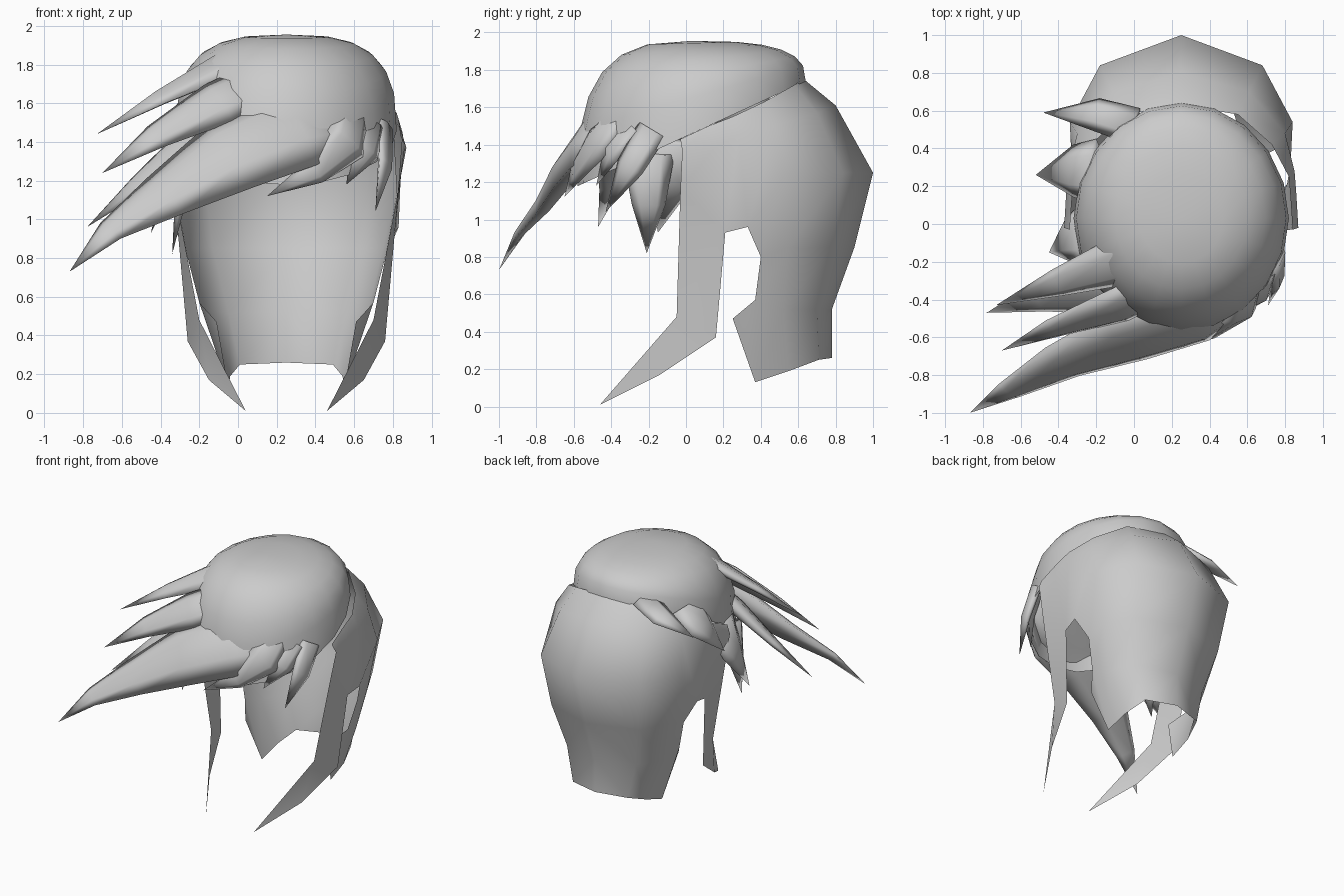
import bpy, bmesh, math
from mathutils import Vector

if "Cube" in bpy.data.objects:
    bpy.data.objects.remove(bpy.data.objects["Cube"])

CENTER_X = 0.25

hair = bpy.data.materials.new("hair_grey")
hair.use_nodes = True
hair.diffuse_color = (0.6, 0.6, 0.6, 1)
hair.node_tree.nodes["Principled BSDF"].inputs["Base Color"].default_value = (0.6, 0.6, 0.6, 1)


def finish(bm, name, outward=None):
    """Turn a bmesh into a smooth object; outward is a direction the surface should face."""
    bmesh.ops.recalc_face_normals(bm, faces=bm.faces)
    if outward:
        if sum(f.normal.dot(Vector(outward)) * f.calc_area() for f in bm.faces) < 0:
            bmesh.ops.reverse_faces(bm, faces=bm.faces)
    mesh = bpy.data.meshes.new(name)
    bm.to_mesh(mesh)
    bm.free()
    mesh.materials.append(hair)
    mesh.shade_smooth()
    obj = bpy.data.objects.new(name, mesh)
    bpy.context.collection.objects.link(obj)
    return obj


# Back hair: half of an open shell, from the middle of the back round to the side
def back_hair():
    columns = [
        [(0, .63, 1.75), (0, .8, 1.61), (0, 1, 1.25), (0, .9, .85), (0, .78, .52), (0, .78, .26)],
        [(.3, .58, 1.72), (.36, .7, 1.57), (.43, .84, 1.25), (.38, .78, .85), (.3, .7, .52), (.24, .71, .25)],
        [(.48, .42, 1.63), (.55, .48, 1.5), (.59, .54, 1.25), (.5, .55, .85), (.42, .52, .52), (.29, .55, .19)],
        [(.57, .25, 1.55), (.6, .28, 1.45), (.58, .33, .96), (.51, .4, .8), (.45, .37, .57), (.3, .37, .13)],
        [(.58, .12, 1.5), (.61, .15, 1.38), (.56, .21, .93)],
        [(.59, -.03, 1.43), (.62, -.02, 1.37), (.58, -.03, 1.16)],
    ]
    bm = bmesh.new()
    grid = [[bm.verts.new(p) for p in col] for col in columns]
    for a, b in zip(grid, grid[1:]):
        for i in range(min(len(a), len(b)) - 1):
            bm.faces.new((a[i], a[i + 1], b[i + 1], b[i]))
    # pointed flap behind the ear gap
    flap = bm.verts.new((.36, .25, .47))
    bm.faces.new((grid[3][4], grid[3][5], flap))
    # long side lock in front of the ear gap
    rear, front, low, tip = [bm.verts.new(p) for p in
                             ((.51, .16, .37), (.45, -.05, .48), (.4, -.14, .17), (.21, -.46, .01))]
    bm.faces.new((grid[4][2], rear, front, grid[5][2]))
    bm.faces.new((rear, low, front))
    bm.faces.new((low, tip, front))
    obj = finish(bm, "back_hair", (1, 1, 0))
    obj.location.x = CENTER_X
    mirror = obj.modifiers.new("mirror", "MIRROR")
    mirror.use_clip = True


# Crown: boxy dome with a rim that slopes down to the forehead
def crown():
    sides, rings = 20, 6
    bm = bmesh.new()
    top = bm.verts.new((CENTER_X, .03, 1.955))
    previous = None
    for r in range(1, rings + 1):
        t = math.pi / 2 * r / rings
        reach = math.sin(t) ** .7
        rise = max(math.cos(t), 0) ** .7
        ring = []
        for s in range(sides):
            a = math.tau * s / sides
            x, y = .57 * math.cos(a), .03 + .61 * math.sin(a)
            rim = 1.445 + .46 * y
            ring.append(bm.verts.new((CENTER_X + x * reach, .03 + (y - .03) * reach,
                                      rim + (1.955 - rim) * rise)))
        for s in range(sides):
            n = (s + 1) % sides
            if previous:
                bm.faces.new((previous[s], ring[s], ring[n], previous[n]))
            else:
                bm.faces.new((top, ring[s], ring[n]))
        previous = ring
    finish(bm, "crown", (0, 0, 1))


# Lock: flattened, ridged cross-section swept along a path to a point
def lock(name, path, widths, normal, thick=.35):
    pts = [Vector(p) for p in path]
    bm = bmesh.new()
    rings = []
    for i, w in enumerate(widths):
        d = (pts[i + 1] - pts[max(i - 1, 0)]).normalized()
        side = d.cross(Vector(normal)).normalized()
        out = side.cross(d).normalized()
        rings.append([bm.verts.new(pts[i] + side * w * math.cos(a) + out * w * thick * math.sin(a))
                      for a in (k * math.pi / 3 for k in range(6))])
    tip = bm.verts.new(pts[-1])
    for a, b in zip(rings, rings[1:]):
        for k in range(6):
            n = (k + 1) % 6
            bm.faces.new((a[k], a[n], b[n], b[k]))
    for k in range(6):
        bm.faces.new((rings[-1][k], rings[-1][(k + 1) % 6], tip))
    bm.faces.new(rings[0])
    finish(bm, name)


back_hair()
crown()

# Swept fringe
front_dir = (-.3, -1, .5)
lock("fringe_main", [(.6, -.36, 1.5), (.3, -.49, 1.47), (-.05, -.6, 1.32), (-.38, -.73, 1.12),
                     (-.66, -.88, .94), (-.87, -1, .73)], [.13, .25, .23, .15, .075], front_dir)
lock("fringe_middle", [(.2, -.3, 1.74), (-.1, -.44, 1.6), (-.42, -.55, 1.43), (-.7, -.67, 1.24)],
     [.14, .14, .08], front_dir)
lock("fringe_inner", [(.1, -.3, 1.6), (-.2, -.34, 1.42), (-.5, -.39, 1.19), (-.78, -.47, .96)],
     [.18, .17, .09], (-.6, -.6, .6))
lock("fringe_top", [(.2, -.12, 1.87), (-.08, -.2, 1.79), (-.4, -.31, 1.63), (-.73, -.43, 1.44)],
     [.14, .14, .08], (-.4, -.5, .8))

# Short locks at the left temple
left_dir = (.5, -.8, .2)
lock("temple_lock_front", [(.6, -.34, 1.58), (.56, -.48, 1.4), (.4, -.59, 1.25), (.15, -.65, 1.12)],
     [.1, .12, .07], left_dir)
lock("temple_lock_middle", [(.68, -.28, 1.5), (.65, -.4, 1.36), (.56, -.48, 1.18)], [.1, .09], left_dir)
lock("temple_lock_rear", [(.76, -.18, 1.48), (.76, -.3, 1.28), (.71, -.43, 1.04)], [.09, .08],
     (1, -.3, .2))

# Locks flaring out on the right side
right_dir = (-1, 0, .4)
lock("right_lock_rear", [(0, .52, 1.75), (-.2, .58, 1.68), (-.48, .59, 1.6)], [.1, .09], (-.4, .3, 1))
lock("right_lock_middle", [(-.2, .28, 1.66), (-.32, .28, 1.52), (-.52, .26, 1.38)], [.17, .14], right_dir)
lock("right_lock_front", [(-.26, -.05, 1.42), (-.35, -.08, 1.2), (-.45, -.15, .93)], [.17, .12], right_dir)
lock("right_lock_low", [(-.25, -.2, 1.35), (-.3, -.2, 1.08), (-.34, -.21, .82)], [.14, .09], right_dir)
